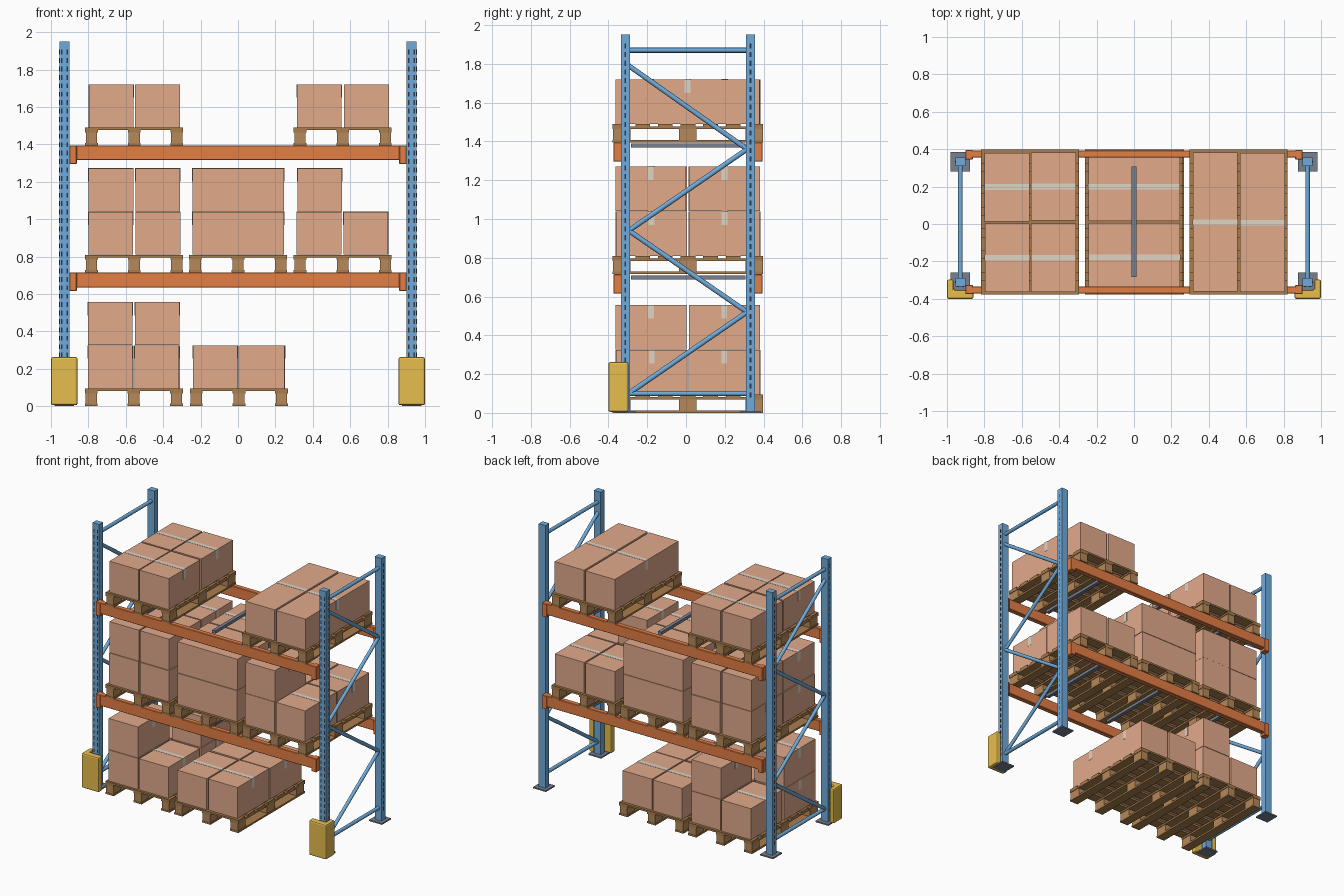
import bpy, bmesh, random
from mathutils import Vector, Matrix

if "Cube" in bpy.data.objects:
    bpy.data.objects.remove(bpy.data.objects["Cube"])

random.seed(4)
YC = 0.01  # rack centre line in y


def material(name, rgb):
    m = bpy.data.materials.new(name)
    m.diffuse_color = (*rgb, 1)
    m.use_nodes = True
    m.node_tree.nodes["Principled BSDF"].inputs["Base Color"].default_value = m.diffuse_color
    return m


BLUE = material("blue_steel", (0.16, 0.41, 0.71))
ORANGE = material("orange_steel", (0.78, 0.21, 0.06))
YELLOW = material("yellow_guard", (0.83, 0.53, 0.08))
GREY = material("grey_steel", (0.19, 0.22, 0.28))
DARK = material("slot_dark", (0.03, 0.04, 0.06))
CARD = material("cardboard", (0.76, 0.405, 0.26))
TAPE = material("tape", (0.74, 0.66, 0.56))
BOARD = material("pallet_board", (0.40, 0.205, 0.075))
BLOCK = material("pallet_block", (0.47, 0.25, 0.10))


class Part:
    """Collects boxes and tubes into one object."""

    def __init__(self, name, *mats):
        self.name, self.mats, self.bm = name, mats, bmesh.new()

    def paint(self, verts, mi):
        for f in {f for v in verts for f in v.link_faces}:
            f.material_index = mi

    def box(self, x0, x1, y0, y1, z0, z1, mi=0):
        m = Matrix.Translation(((x0 + x1) / 2, (y0 + y1) / 2, (z0 + z1) / 2))
        m = m @ Matrix.Diagonal((abs(x1 - x0), abs(y1 - y0), abs(z1 - z0), 1))
        self.paint(bmesh.ops.create_cube(self.bm, size=1, matrix=m)["verts"], mi)

    def tube(self, a, b, r, mi=0):
        a, b = Vector(a), Vector(b)
        d = b - a
        m = Matrix.Translation((a + b) / 2) @ d.to_track_quat("Z", "Y").to_matrix().to_4x4()
        v = bmesh.ops.create_cone(self.bm, cap_ends=True, segments=10, radius1=r,
                                  radius2=r, depth=d.length, matrix=m)["verts"]
        self.paint(v, mi)

    def done(self, bevel=0, segments=1):
        me = bpy.data.meshes.new(self.name)
        self.bm.to_mesh(me)
        self.bm.free()
        for m in self.mats:
            me.materials.append(m)
        ob = bpy.data.objects.new(self.name, me)
        bpy.context.collection.objects.link(ob)
        if bevel:
            b = ob.modifiers.new("bevel", "BEVEL")
            b.width, b.segments = bevel, segments
        return ob


# Upright frames: slotted posts, base plates, braces, front guards
for side, s in (("left", -1), ("right", 1)):
    x = s * 0.928
    for row, y in (("front", -0.3125), ("back", 0.3325)):
        p = Part(f"{side}_{row}_post", BLUE, DARK)
        p.box(x - 0.0275, x + 0.0275, y - 0.0225, y + 0.0225, 0.01, 1.95)
        for i in range(41):
            z = 0.08 + i * 0.045
            xo = x + s * 0.0275
            p.box(xo - 0.001, xo + 0.001, y - 0.004, y + 0.004, z, z + 0.026, 1)
            if row == "front":
                for dx in (-0.014, 0.014):
                    p.box(x + dx - 0.004, x + dx + 0.004, y - 0.0235, y - 0.0215, z, z + 0.026, 1)
        p.done()
        p = Part(f"{side}_{row}_base_plate", GREY)
        p.box(x - 0.052, x + 0.052, y - 0.052, y + 0.052, 0, 0.01)
        p.done()

    p = Part(f"{side}_frame_braces", BLUE)
    yf, yb = -0.295, 0.315
    for z in (0.1, 1.87):
        p.tube((x, yf, z), (x, yb, z), 0.013)
    zs = (0.1, 0.52, 0.94, 1.36, 1.79)
    for i in range(4):
        ya, ye = (yf, yb) if i % 2 == 0 else (yb, yf)
        p.tube((x, ya, zs[i]), (x, ye, zs[i + 1]), 0.013)
    ob = p.done()
    for f in ob.data.polygons:
        f.use_smooth = len(f.vertices) == 4

    # L-shaped guard around the outer corner of the front post
    guard = Part(f"{side}_post_guard", YELLOW)
    outline = [(-0.07, -0.40), (0.072, -0.40), (0.072, -0.297),
               (0.036, -0.297), (0.036, -0.352), (-0.07, -0.352)]
    bm = guard.bm
    face = bm.faces.new([bm.verts.new((x + s * px, py, 0.005)) for px, py in outline])
    top = bmesh.ops.extrude_face_region(bm, geom=[face])["geom"]
    bmesh.ops.translate(bm, vec=(0, 0, 0.257),
                        verts=[v for v in top if isinstance(v, bmesh.types.BMVert)])
    bmesh.ops.recalc_face_normals(bm, faces=bm.faces)
    guard.done(0.01, 2)

# Load beams with end connectors, and pallet support bars
for level, zt in (("lower", 0.715), ("upper", 1.395)):
    for row, s in (("front", -1), ("back", 1)):
        y0, y1 = YC + s * 0.345, YC + s * 0.382
        p = Part(f"{level}_{row}_beam", ORANGE)
        p.box(-0.87, 0.87, y0, y1, zt - 0.08, zt)
        for e in (-1, 1):
            p.box(e * 0.862, e * 0.902, YC + s * 0.335, YC + s * 0.385, zt - 0.1, zt)
        p.done(0.003)
    p = Part(f"{level}_support_bars", GREY)
    for x in (-0.55, 0, 0.55):
        p.box(x - 0.013, x + 0.013, YC - 0.293, YC + 0.297, zt - 0.027, zt - 0.006)
    p.done()


def pallet(name, cx, z):
    """Nine-block pallet, 0.52 wide and 0.78 long, deck slats running across."""
    p = Part(name, BOARD, BLOCK)
    hw, hl = 0.262, 0.388
    for bx in (-hw + 0.034, 0, hw - 0.034):
        # runner, blocks and stringer
        p.box(cx + bx - 0.034, cx + bx + 0.034, YC - hl, YC + hl, z, z + 0.013)
        for by in (-hl + 0.047, 0, hl - 0.047):
            p.box(cx + bx - 0.03, cx + bx + 0.03, YC + by - 0.045, YC + by + 0.045,
                  z + 0.013, z + 0.068, 1)
        p.box(cx + bx - 0.034, cx + bx + 0.034, YC - hl, YC + hl, z + 0.068, z + 0.081)
    for i in range(7):
        y = YC + (i - 3) / 3 * (hl - 0.038)
        p.box(cx - hw, cx + hw, y - 0.038, y + 0.038, z + 0.081, z + 0.094)
    p.done()


def carton(name, cx, cy, z, w, d, h=0.229):
    """Cardboard box with a tape strip over the top and down both ends."""
    cx += random.uniform(-0.003, 0.003)
    cy += random.uniform(-0.003, 0.003)
    x0, x1, t = cx - w / 2, cx + w / 2, 0.0015
    p = Part(name, CARD, TAPE)
    p.box(x0, x1, cy - d / 2, cy + d / 2, z, z + h)
    p.box(x0 - t, x1 + t, cy - 0.015, cy + 0.015, z + h - 0.0005, z + h + t, 1)
    for xe in (x0, x1):
        p.box(xe - t, xe + t, cy - 0.015, cy + 0.015, z + h - 0.07, z + h, 1)
    p.done()


# Loads: pallet centre x, base z, box grid (columns, rows), boxes per stack
# Stack order: front-left, front-right, back-left, back-right
LOADS = {
    "floor_left": (-0.557, 0, (2, 2), (2, 1, 1, 2)),
    "floor_middle": (0.005, 0, (2, 2), (1, 1, 1, 1)),
    "lower_left": (-0.555, 0.715, (2, 2), (2, 2, 2, 2)),
    "lower_middle": (0.0, 0.715, (1, 2), (2, 2)),
    "lower_right": (0.56, 0.715, (2, 2), (2, 1, 1, 1)),
    "upper_left": (-0.555, 1.395, (2, 2), (1, 1, 1, 1)),
    "upper_right": (0.56, 1.395, (2, 1), (1, 1)),
}
for name, (cx, z, (nx, ny), stacks) in LOADS.items():
    pallet(f"{name}_pallet", cx, z)
    w, d = 0.50 / nx, 0.756 / ny
    for i, count in enumerate(stacks):
        bx = cx + (i % nx - (nx - 1) / 2) * w
        by = YC + (i // nx - (ny - 1) / 2) * d
        for k in range(count):
            carton(f"{name}_box_{i}_{k}", bx, by, z + 0.095 + k * 0.232, w - 0.011, d - 0.012)
